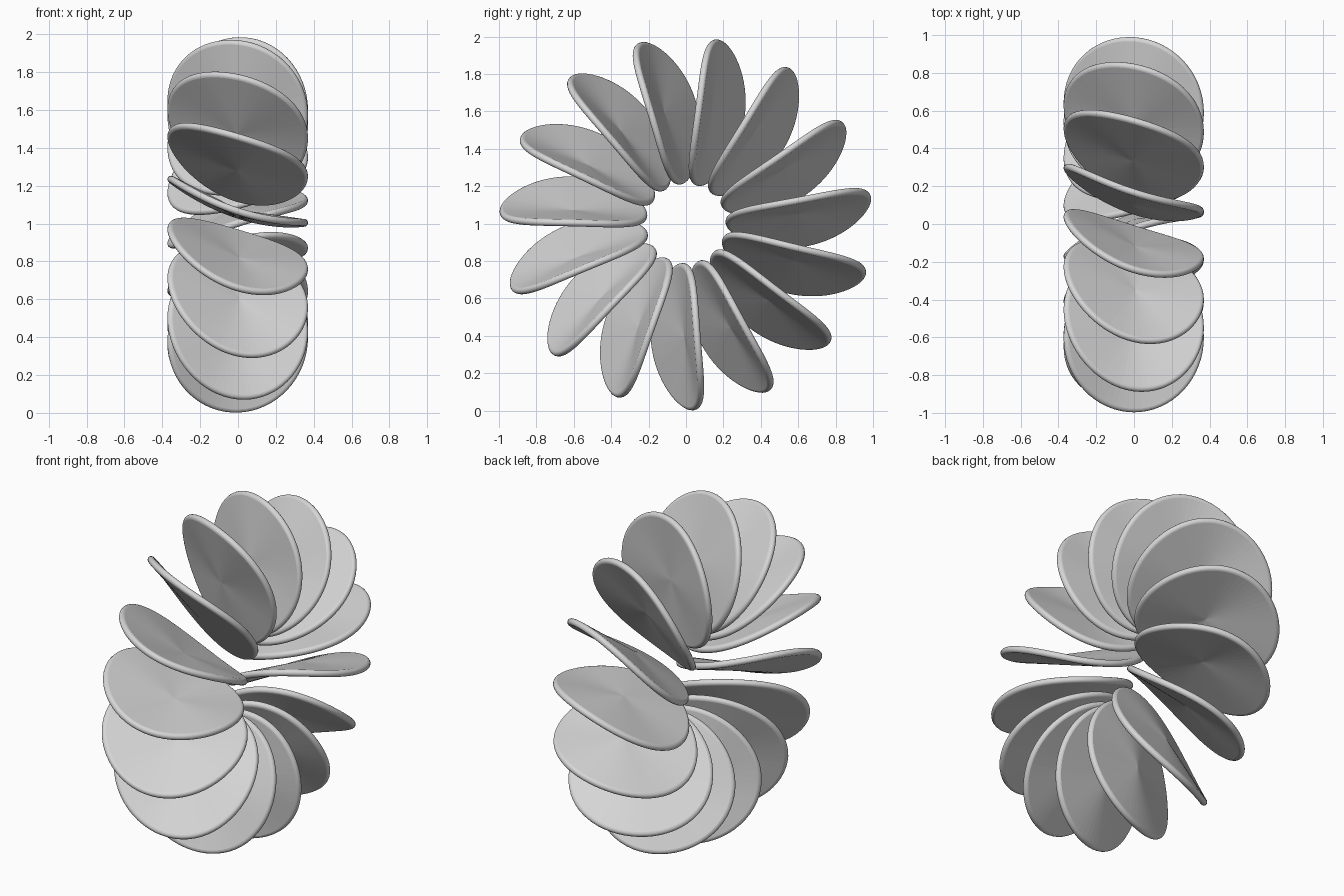
import bpy, bmesh
from math import sin, cos, pi
from mathutils import Matrix, Vector

cube = bpy.data.objects.get("Cube")
if cube:
    bpy.data.objects.remove(cube, do_unlink=True)

DISCS = 15          # discs around the ring
SIDES = 64          # segments around each disc
RIM_STEPS = 8       # steps across the rounded rim
RING = 0.602        # ring centre line radius
HALF_X, HALF_R = 0.37, 0.395
HALF_THICK = 0.019
LIFT, TILT, BOW, LEAN = 0.055, 0.12, 0.07, 0.01

grey = bpy.data.materials.new("light_grey")
grey.use_nodes = True
colour = (0.67, 0.67, 0.67, 1)
grey.diffuse_color = colour
grey.node_tree.nodes["Principled BSDF"].inputs["Base Color"].default_value = colour


def disc_point(phi, rho, offset):
    """Point of a disc tilted and bowed across x, moved along its normal."""
    s, c = rho * sin(phi), rho * cos(phi)
    rise = LIFT - TILT * s + BOW * s * s + LEAN * c
    slope = (2 * BOW * s - TILT) / HALF_X
    normal = Vector((-slope, 0, 1)).normalized()
    return Vector((HALF_X * s, -RING - HALF_R * c, rise)) + normal * offset


# One disc: rounded rim closed by two triangle fans
bm = bmesh.new()
rings = []
for j in range(RIM_STEPS + 1):
    a = pi * (j / RIM_STEPS - 0.5)
    rho = 1 - HALF_THICK / HALF_R * (1 - cos(a))
    rings.append([bm.verts.new(disc_point(2 * pi * i / SIDES, rho, HALF_THICK * sin(a)))
                  for i in range(SIDES)])
for low, high in zip(rings, rings[1:]):
    for i in range(SIDES):
        k = (i + 1) % SIDES
        bm.faces.new((low[i], low[k], high[k], high[i])).smooth = True
for ring, side in ((rings[0], -1), (rings[-1], 1)):
    centre = bm.verts.new(disc_point(0, 0, side * HALF_THICK))
    for i in range(SIDES):
        bm.faces.new((ring[i], ring[(i + 1) % SIDES], centre))
bmesh.ops.recalc_face_normals(bm, faces=bm.faces)
mesh = bpy.data.meshes.new("disc")
bm.to_mesh(mesh)
bm.free()
mesh.materials.append(grey)

# Ring of discs standing on the floor
for k in range(DISCS):
    disc = bpy.data.objects.new(f"disc_{k + 1}", mesh)
    bpy.context.collection.objects.link(disc)
    turn = Matrix.Rotation(2 * pi * k / DISCS, 4, "X")
    disc.matrix_world = Matrix.Translation((0, 0, 1)) @ turn
